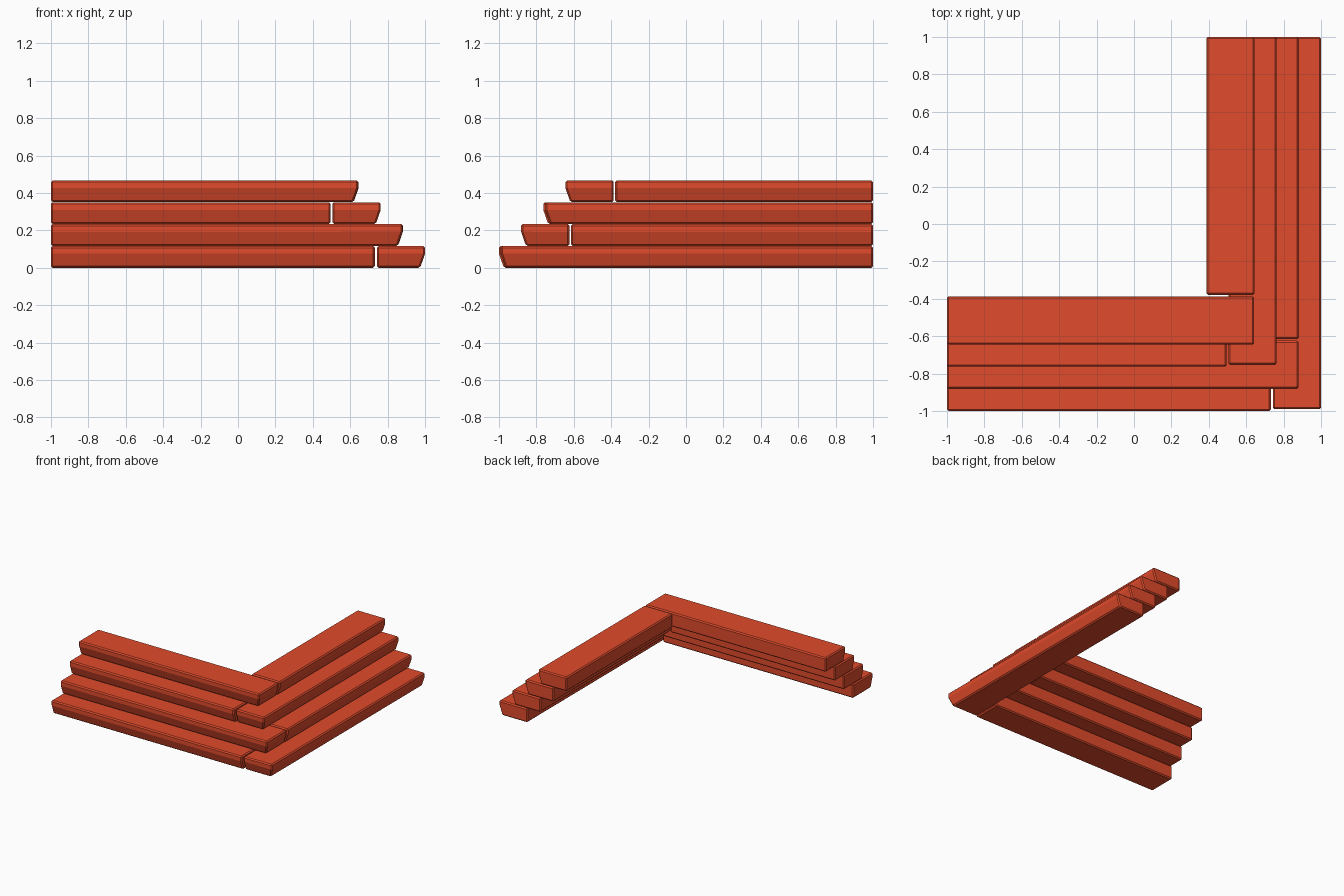
import bpy, bmesh

if "Cube" in bpy.data.objects:
    bpy.data.objects.remove(bpy.data.objects["Cube"])

LAYER = 0.117      # height of one course
STEP = 0.1185      # how far each course steps inward
WIDTH = 0.258      # board width
SLOPE = 0.026      # undercut of the outer faces
FOLD = 0.075       # height where the undercut becomes vertical

red = bpy.data.materials.new("red_paint")
red.diffuse_color = (0.75, 0.07, 0.025, 1)
red.use_nodes = True
red.node_tree.nodes["Principled BSDF"].inputs["Base Color"].default_value = red.diffuse_color


def board(name, x0, x1, y0, y1, z, slope_x, slope_y):
    """Board with optional undercut on its +x and -y sides and softened edges."""
    bm = bmesh.new()
    rings = []
    for h, s in ((0, SLOPE), (FOLD, 0), (LAYER - 0.001, 0)):
        xr = x1 - s * slope_x
        yf = y0 + s * slope_y
        rings.append([bm.verts.new((x, y, z + h)) for x, y in
                      ((x0, yf), (xr, yf), (xr, y1), (x0, y1))])
    for low, high in zip(rings, rings[1:]):
        for i in range(4):
            j = (i + 1) % 4
            bm.faces.new((low[i], low[j], high[j], high[i]))
    bm.faces.new(rings[0][::-1])
    bm.faces.new(rings[-1])
    bm.normal_update()
    # soften every hard edge
    hard = [e for e in bm.edges if e.calc_face_angle(0) > 0.6]
    bmesh.ops.bevel(bm, geom=hard, offset=0.009, offset_type='OFFSET',
                    segments=1, affect='EDGES', clamp_overlap=True)
    bmesh.ops.recalc_face_normals(bm, faces=bm.faces)
    me = bpy.data.meshes.new(name)
    bm.to_mesh(me)
    bm.free()
    me.materials.append(red)
    bpy.context.collection.objects.link(bpy.data.objects.new(name, me))


# four stepped courses, alternating which arm runs through the corner
for k in range(4):
    outer = 1 - STEP * k
    inner = outer - WIDTH
    z = LAYER * k
    front_through = k % 2 == 1
    front_end = outer - 0.002 if front_through else inner - 0.01
    side_start = -inner + 0.008 if front_through else -outer + 0.01
    board(f"front_board_{k + 1}", -1, front_end, -outer, -inner, z,
          front_through, True)
    board(f"side_board_{k + 1}", inner, outer, side_start, 1, z,
          True, not front_through)
